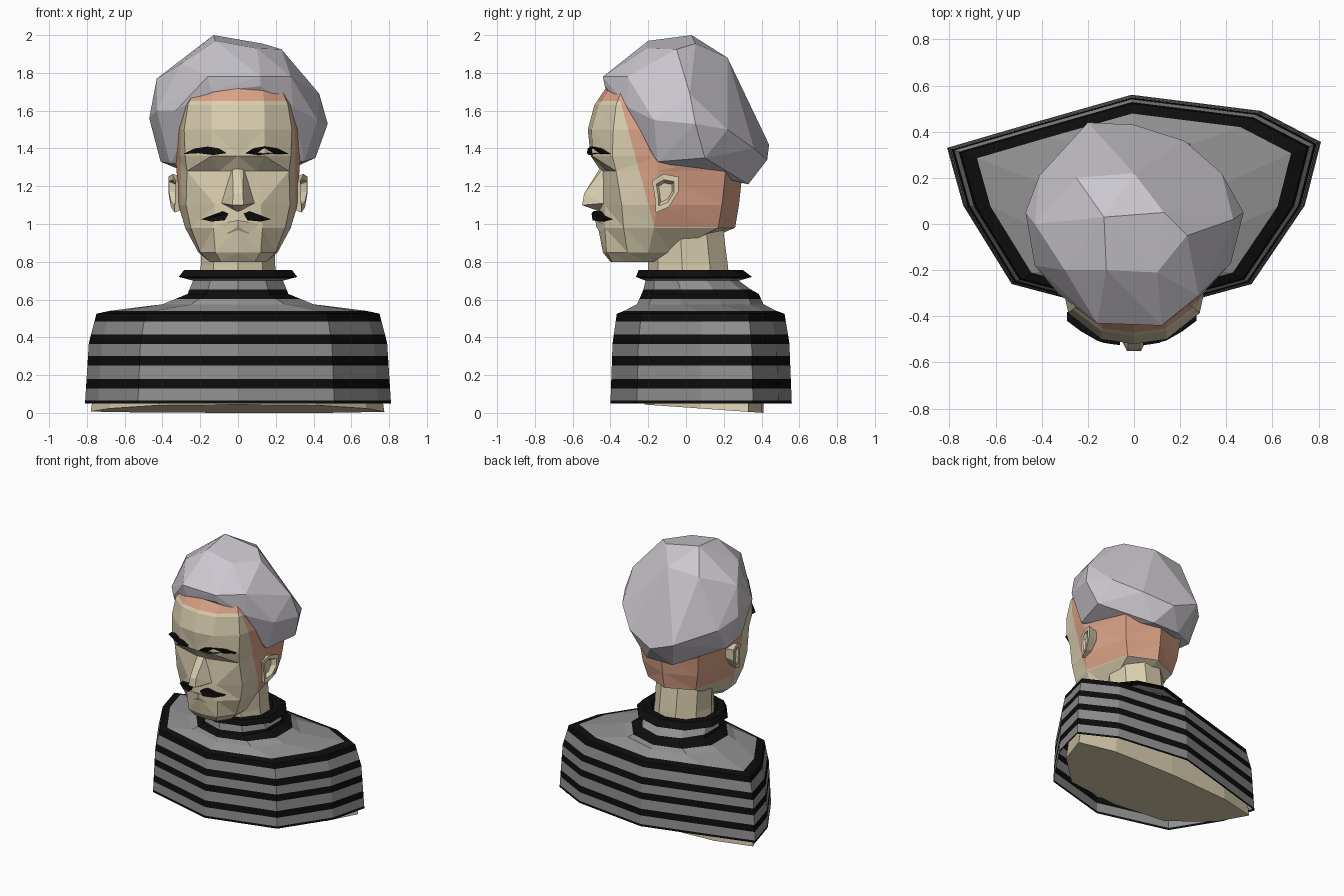
import bpy, bmesh, math
from mathutils import Vector


def material(name, rgb):
    m = bpy.data.materials.new(name)
    m.diffuse_color = (*rgb, 1)
    return m


SKIN = material("skin beige", (0.70, 0.62, 0.43))
SCALP = material("shaved salmon", (0.70, 0.36, 0.24))
HAIR = material("silver hair", (0.60, 0.57, 0.62))
GREY = material("knit grey", (0.28, 0.28, 0.28))
BLACK = material("black", (0.004, 0.004, 0.004))


def finish(name, bm, mats, rule=None):
    bmesh.ops.recalc_face_normals(bm, faces=bm.faces)
    if rule:
        for f in bm.faces:
            f.material_index = rule(f.calc_center_median())
    me = bpy.data.meshes.new(name)
    bm.to_mesh(me)
    bm.free()
    for m in mats:
        me.materials.append(m)
    ob = bpy.data.objects.new(name, me)
    bpy.context.collection.objects.link(ob)
    return ob


def loft(rings, bottom=True, top=True):
    bm = bmesh.new()
    vs = [[bm.verts.new(p) for p in r] for r in rings]
    n = len(vs[0])
    for a, b in zip(vs, vs[1:]):
        for i in range(n):
            j = (i + 1) % n
            bm.faces.new((a[i], a[j], b[j], b[i]))
    if bottom:
        bm.faces.new(vs[0][::-1])
    if top:
        bm.faces.new(vs[-1])
    return bm


def cut(bm, co, no):
    bmesh.ops.bisect_plane(bm, geom=bm.verts[:] + bm.edges[:] + bm.faces[:],
                           plane_co=co, plane_no=no)


def hull(name, pts, mat):
    bm = bmesh.new()
    for p in pts:
        bm.verts.new(p)
    res = bmesh.ops.convex_hull(bm, input=bm.verts[:])
    junk = [v for v in bm.verts if not v.link_faces]
    bmesh.ops.delete(bm, geom=junk, context='VERTS')
    return finish(name, bm, [mat])


def ellipse(z, rx, y0, y1, n=10):
    c, r = (y0 + y1) / 2, (y1 - y0) / 2
    return [(rx * math.cos(a), c + r * math.sin(a), z)
            for a in (-math.pi / 2 + math.tau * i / n for i in range(n))]


# Striped sweater: body outline, shoulders, then rolled collar
outline = [(0, -.40), (.51, -.26), (.74, .08), (.81, .355), (.55, .49),
           (-.01, .56), (-.45, .435), (-.81, .33), (-.74, .08), (-.53, -.26)]


def body(z, s):
    return [(x * s, .05 + (y - .05) * s, z) for x, y in outline]


rings = [body(.05, 1), body(.37, .975), body(.525, .925), body(.54, .84),
         ellipse(.575, .42, -.26, .41), ellipse(.63, .28, -.235, .385),
         ellipse(.655, .27, -.225, .34), ellipse(.70, .25, -.215, .28),
         ellipse(.72, .33, -.265, .35), ellipse(.757, .30, -.25, .30),
         ellipse(.757, .24, -.21, .25), ellipse(.70, .21, -.19, .23)]
bands = [(.05, .066), (.13, .18), (.252, .302), (.365, .415), (.485, .5405),
         (.602, .652), (.712, .80)]
bm = loft(rings, bottom=False, top=False)
for lo, hi in bands:
    for z in (lo, hi):
        if z not in (.05, .5405, .80):
            cut(bm, (0, 0, z), (0, 0, 1))
finish("sweater", bm, [GREY, BLACK],
       lambda c: int(any(lo < c.z < hi for lo, hi in bands)))

# Skin torso showing under the sweater, with a tilted base
base = [(0, -.22), (.42, -.17), (.68, .08), (.775, .33), (.5, .40),
        (0, .41), (-.5, .38), (-.78, .31), (-.68, .08), (-.42, -.17)]
finish("torso_base", loft([
    [(x, y, .0427 - .07 * (y + .2)) for x, y in base],
    [(x * .96, y, .2) for x, y in base]]), [SKIN])

# Neck
finish("neck", loft([ellipse(.6, .22, -.2, .25, 9), ellipse(.78, .2, -.2, .235, 9),
                     ellipse(1.0, .2, -.2, .205, 9)]), [SKIN])

# Head: height, front y, then four (x, y) points round the side, then back y
rows = [
    (.80, -.40, .09, -.39, .15, -.30, .15, -.22, .12, -.18, -.15),
    (.85, -.44, .12, -.42, .20, -.31, .21, -.20, .15, -.08, -.05),
    (.98, -.465, .13, -.43, .25, -.33, .28, -.17, .20, .17, .26),
    (1.10, -.46, .12, -.43, .275, -.34, .315, -.15, .23, .19, .28),
    (1.28, -.45, .10, -.42, .27, -.37, .325, -.15, .25, .21, .30),
    (1.36, -.505, .14, -.495, .28, -.39, .33, -.15, .27, .21, .31),
    (1.50, -.52, .14, -.50, .285, -.385, .335, -.15, .28, .2, .31),
    (1.63, -.485, .14, -.465, .265, -.37, .32, -.15, .27, .2, .3),
    (1.74, -.41, .13, -.39, .22, -.33, .26, -.15, .22, .15, .25)]
rings = []
for z, yf, *side, yb in rows:
    half = list(zip(side[::2], side[1::2]))
    rings.append([(0, yf, z)] + [(x, y, z) for x, y in half] + [(0, yb, z)]
                 + [(-x, y, z) for x, y in half[::-1]])
bm = loft(rings)
bmesh.ops.triangulate(bm, faces=bm.faces[:])
line_co, line_no = Vector((0, -.35, 1.66)), Vector((0, .48, .13))
cut(bm, line_co, line_no)
cut(bm, (0, 0, 1.65), (0, 0, 1))
cut(bm, (0, 0, .985), (0, 0, 1))
finish("head", bm, [SKIN, SCALP], lambda c: int(
    c.z > 1.65 or (c.z > .985 and (c - line_co).dot(line_no) > 0)))

# Nose and lips
hull("nose", [(0, -.44, 1.32), (0, -.44, 1.06)] + [
    (s * x, y, z) for s in (-1, 1) for x, y, z in
    [(.03, -.43, 1.31), (.088, -.435, 1.11), (.025, -.54, 1.16), (.03, -.55, 1.10)]], SKIN)
hull("lips", [(0, -.475, .985), (.11, -.435, 1.0), (-.11, -.435, 1.0),
              (0, -.48, 1.02), (.06, -.45, .95), (-.06, -.45, .95)], SKIN)

# Faceted hair
hull("hair", [
    (-.13, .03, 2.0), (.13, .05, 1.955), (-.12, -.20, 1.97), (.23, -.05, 1.925),
    (.10, -.21, 1.93), (0, .22, 1.88), (-.25, .20, 1.86), (-.30, -.20, 1.85),
    (-.43, 0, 1.77), (.43, .02, 1.69), (-.47, .05, 1.56), (.475, .05, 1.53),
    (.42, -.17, 1.55), (-.43, -.18, 1.60), (.12, -.44, 1.78), (-.16, -.43, 1.78),
    (.12, -.43, 1.73), (-.14, -.42, 1.70), (.29, -.31, 1.62), (-.33, -.30, 1.60),
    (.28, -.31, 1.78), (.41, .10, 1.35), (.35, -.15, 1.33), (-.41, .10, 1.33),
    (-.36, -.15, 1.32), (-.20, .44, 1.42), (0, .43, 1.34), (.22, .36, 1.40),
    (.38, .22, 1.50), (-.41, .21, 1.50), (.10, .33, 1.21), (-.12, .33, 1.21)], HAIR)


# Eyebrows and moustache: curved plates given as (x, y, z) outlines
def plates(name, pts, shift):
    for side, s in (("right", 1), ("left", -1)):
        front = [(s * x + shift, y, z) for x, y, z in pts]
        back = [(x, y + .04, z) for x, y, z in front]
        bm = loft([back, front])
        bmesh.ops.triangulate(bm, faces=bm.faces[:])
        finish(f"{side}_{name}", bm, [BLACK])


plates("eyebrow", [(.05, -.525, 1.375), (.09, -.52, 1.40), (.15, -.505, 1.41),
                   (.22, -.465, 1.40), (.28, -.42, 1.37), (.20, -.475, 1.375),
                   (.12, -.515, 1.365)], -.01)
plates("moustache", [(.04, -.50, 1.055), (.07, -.49, 1.068), (.12, -.465, 1.05),
                     (.185, -.42, 1.025), (.13, -.46, 1.013), (.06, -.495, 1.02)], -.01)

# Ears: outline in (y, z), flared at the back, with a hollow
ear = [(-.18, 1.23), (-.12, 1.265), (-.04, 1.25), (-.04, 1.17), (-.09, 1.09),
       (-.16, 1.06), (-.165, 1.14)]


def ear_ring(s, x, flare, k):
    return [(s * (x + flare * (y + .18)), -.11 + (y + .11) * k, 1.17 + (z - 1.17) * k)
            for y, z in ear]


for side, s in (("right", 1), ("left", -1)):
    finish(side + "_ear", loft([ear_ring(s, .28, 0, .8), ear_ring(s, .33, .28, 1),
                                ear_ring(s, .33, .26, .68), ear_ring(s, .32, .05, .5)]), [SKIN])
